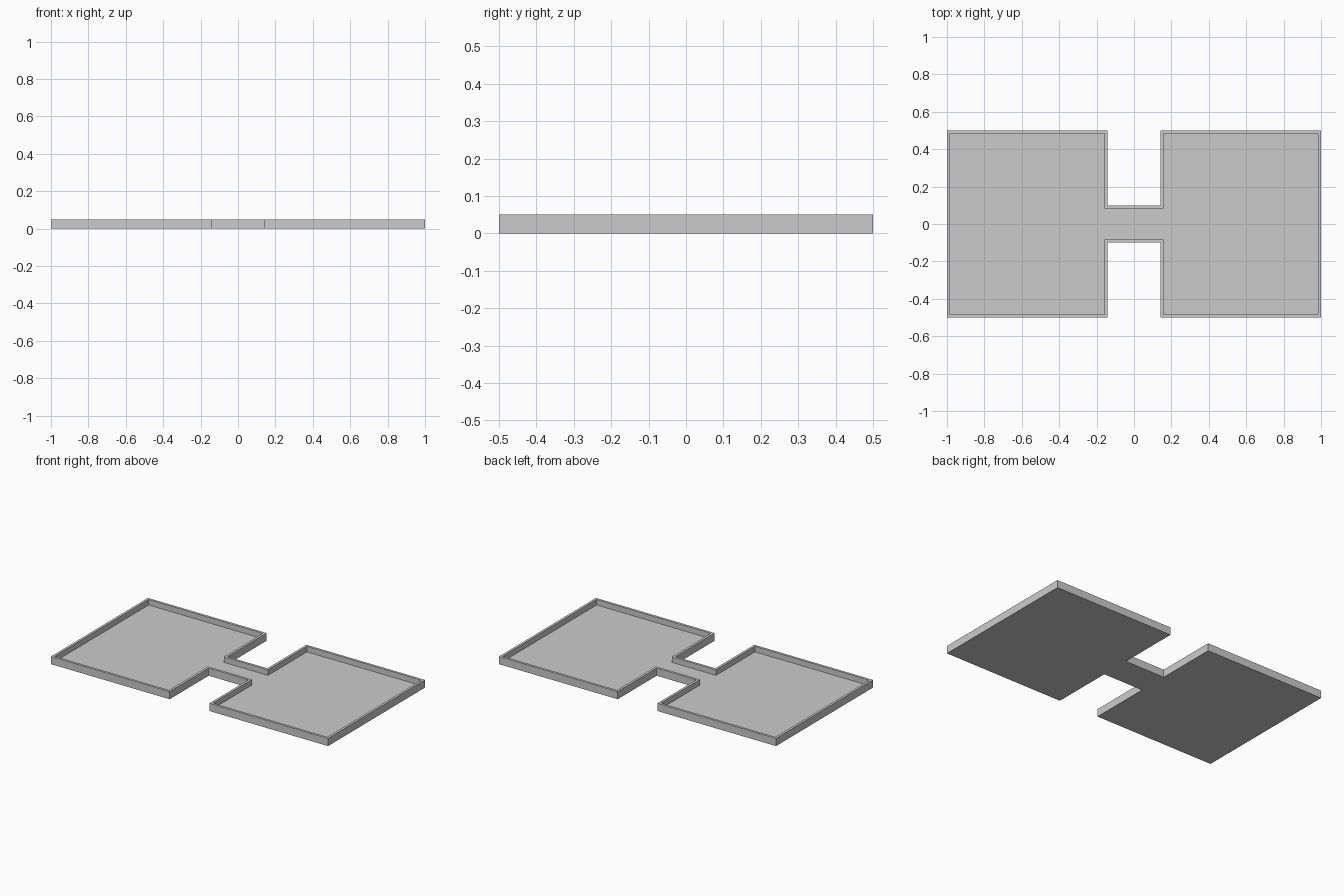
import bpy, bmesh

if "Cube" in bpy.data.objects:
    bpy.data.objects.remove(bpy.data.objects["Cube"])

HEIGHT, WALL, FLOOR = 0.05, 0.016, 0.014
GAP, NECK = 0.143, 0.098   # half width of the notch, half width of the neck

# Outline of the two square pans joined by a narrow neck
right = [(GAP, -NECK), (GAP, -0.5), (1.0, -0.5), (1.0, 0.5), (GAP, 0.5), (GAP, NECK)]
outline = right + [(-x, -y) for x, y in right]


def raise_face(bm, face, dz):
    """Extrude a face vertically and return the moved cap."""
    cap = bmesh.ops.extrude_discrete_faces(bm, faces=[face])["faces"][0]
    bmesh.ops.translate(bm, verts=cap.verts, vec=(0, 0, dz))
    return cap


bm = bmesh.new()
base = bm.faces.new([bm.verts.new((x, y, 0)) for x, y in outline])
bm.normal_update()

# Underside, kept because the extrusion consumes the base face
under = bm.faces.new([bm.verts.new((x, y, 0)) for x, y in reversed(outline)])

# Outer walls, flat rim, then the sunken floor
cap = raise_face(bm, base, HEIGHT)
bm.normal_update()
bmesh.ops.inset_region(bm, faces=[cap], thickness=WALL, use_even_offset=True)
raise_face(bm, cap, FLOOR - HEIGHT)

bmesh.ops.remove_doubles(bm, verts=bm.verts, dist=1e-5)
bmesh.ops.recalc_face_normals(bm, faces=bm.faces)
mesh = bpy.data.meshes.new("double_tray")
bm.to_mesh(mesh)
bm.free()
tray = bpy.data.objects.new("double_tray", mesh)
bpy.context.collection.objects.link(tray)
